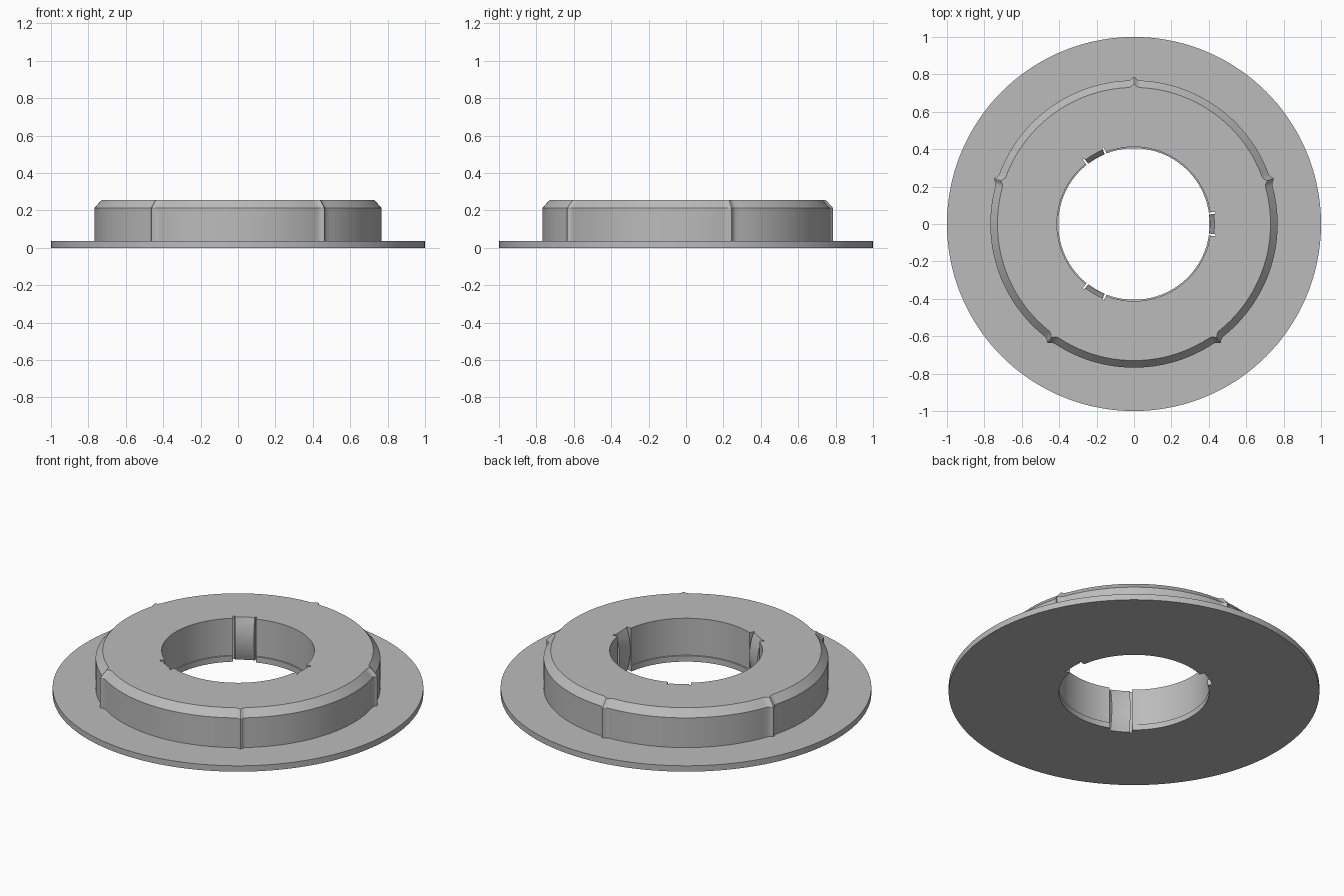
import bpy, bmesh, math

cube = bpy.data.objects.get("Cube")
if cube:
    bpy.data.objects.remove(cube, do_unlink=True)

FLANGE_R, FLANGE_Z = 1.0, 0.035
BODY_R, SHOULDER_Z, TOP_Z, CHAMFER = 0.768, 0.212, 0.255, 0.038
LIP_R, BORE_R, SLIT_R = 0.405, 0.412, 0.44
TAB_IN, SLIT_OUT, EPS = 0.052, 0.062, 0.0004   # distances from a tab's centre line
RIBS = [math.radians(18 + 72 * i) for i in range(5)]
TABS = [math.radians(120 * i) for i in range(3)]
RIB_SHAPE = [(0, 0.018), (0.005, 0.016), (0.012, 0.008), (0.02, 0.003), (0.032, 0)]


def offset(angle, centres):
    """Smallest unsigned angle to any of the centres."""
    return min(abs((angle - c + math.pi) % math.tau - math.pi) for c in centres)


def rib_height(angle):
    d = offset(angle, RIBS) * BODY_R
    for (d0, h0), (d1, h1) in zip(RIB_SHAPE, RIB_SHAPE[1:]):
        if d <= d1:
            return h0 + (h1 - h0) * (d - d0) / (d1 - d0)
    return 0.0


def inner_radius(angle, z, lip):
    d = offset(angle, TABS) * BORE_R
    if d < TAB_IN:                       # spring tab bulging into the bore
        t = 2 * z / TOP_Z - 1
        return 0.404 + 0.026 * t * t
    if d < SLIT_OUT:                     # slit beside the tab
        return SLIT_R
    return LIP_R if lip else BORE_R


def section(angle):
    """Closed radial cross-section at one angle."""
    r = BODY_R + rib_height(angle)
    pts = [(FLANGE_R, 0), (FLANGE_R, FLANGE_Z), (r, FLANGE_Z),
           (r, SHOULDER_Z), (r - CHAMFER, TOP_Z)]
    for i in range(9):
        z = TOP_Z + (FLANGE_Z - TOP_Z) * i / 8
        pts.append((inner_radius(angle, z, False), z))
    pts += [(inner_radius(angle, z, True), z) for z in (FLANGE_Z - 0.001, 0)]
    return pts


# Angular stations: an even ring plus the rib and slit corners
angles = {round(math.tau * i / 144, 5) for i in range(144)}
for s in (-1, 1):
    for c in RIBS:
        angles |= {round((c + s * d / BODY_R) % math.tau, 5) for d, _ in RIB_SHAPE}
    for c in TABS:
        for d in (TAB_IN, SLIT_OUT):
            for e in (-EPS, EPS):
                angles.add(round((c + s * (d + e) / BORE_R) % math.tau, 5))

# Flanged hub, lofted around the axis
bm = bmesh.new()
rings = [[bm.verts.new((r * math.cos(a), r * math.sin(a), z)) for r, z in section(a)]
         for a in sorted(angles)]
for ring, nxt in zip(rings, rings[1:] + rings[:1]):
    for j in range(len(ring)):
        k = (j + 1) % len(ring)
        bm.faces.new((ring[j], nxt[j], nxt[k], ring[k]))
bmesh.ops.recalc_face_normals(bm, faces=bm.faces)
mesh = bpy.data.meshes.new("flanged_hub")
bm.to_mesh(mesh)
bm.free()
hub = bpy.data.objects.new("flanged_hub", mesh)
bpy.context.collection.objects.link(hub)

# Plain grey material
grey = bpy.data.materials.new("plain_grey")
grey.use_nodes = True
colour = (0.5, 0.5, 0.5, 1)
grey.diffuse_color = colour
grey.node_tree.nodes["Principled BSDF"].inputs["Base Color"].default_value = colour
mesh.materials.append(grey)

bpy.ops.object.select_all(action="DESELECT")
hub.select_set(True)
bpy.context.view_layer.objects.active = hub
bpy.ops.object.shade_smooth_by_angle(angle=math.radians(25))
